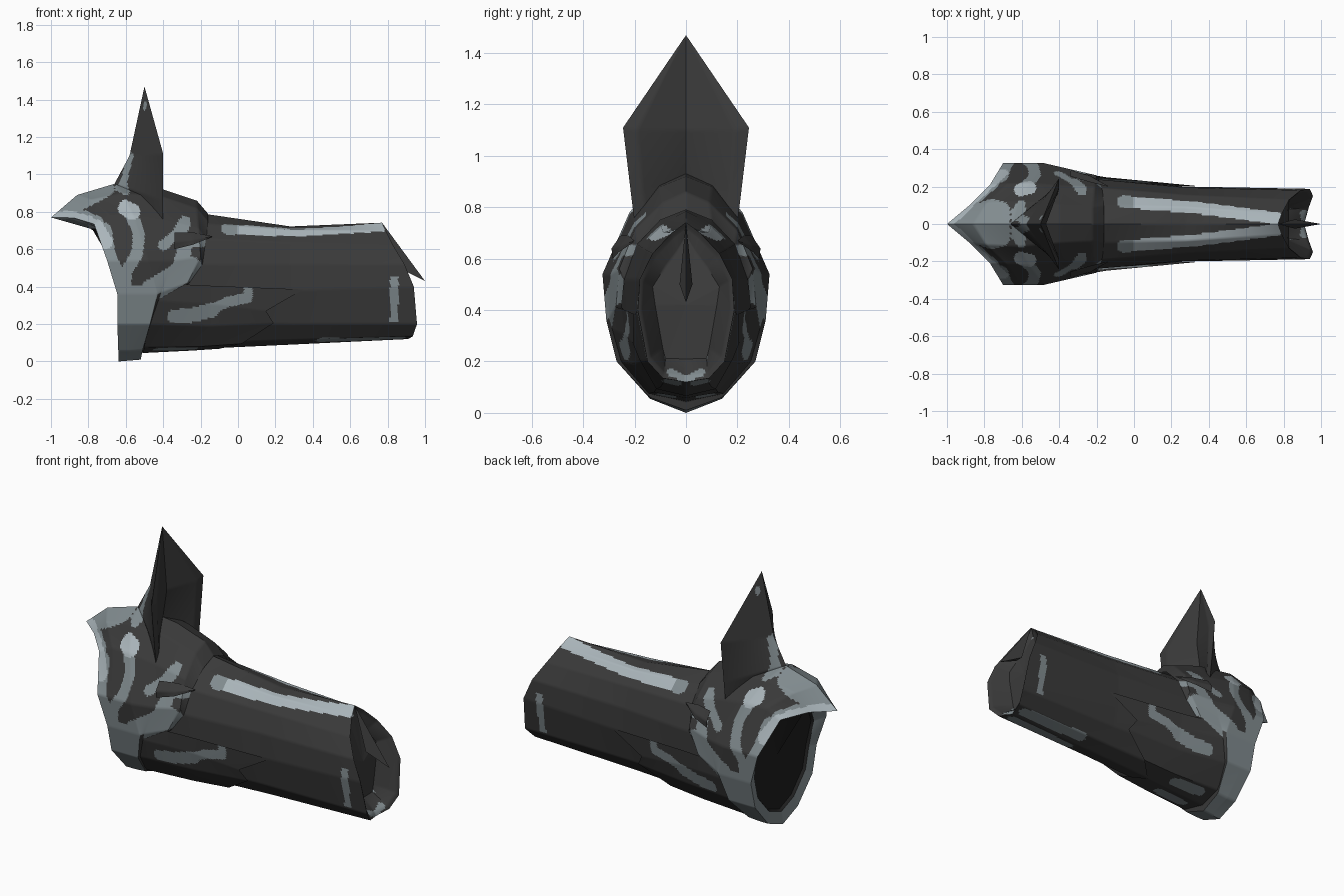
import bpy, bmesh, math
from mathutils import Vector

if "Cube" in bpy.data.objects:
    bpy.data.objects.remove(bpy.data.objects["Cube"])


def material(name, rgb):
    m = bpy.data.materials.new(name)
    m.diffuse_color = (*rgb, 1)
    m.use_nodes = True
    m.node_tree.nodes["Principled BSDF"].inputs["Base Color"].default_value = m.diffuse_color
    return m


MATERIALS = [material("charcoal", (0.042, 0.042, 0.042)),
             material("steel_grey", (0.22, 0.26, 0.275)),
             material("light_grey", (0.40, 0.46, 0.49)),
             material("hollow_black", (0.014, 0.014, 0.014))]


def near(p, pts, r):
    """True where the 2D point p lies within r of a polyline."""
    for a, b in zip(pts, pts[1:]):
        a, b = Vector(a), Vector(b)
        t = max(0, min(1, (p - a).dot(b - a) / (b - a).length_squared))
        if (a + (b - a) * t - p).length < r:
            return True
    return False


def dense(a, b, step):
    return max(1, math.ceil(max((Vector(q) - Vector(p)).length for p, q in zip(a, b)) / step))


def loft(name, rows, paint=None, step=0.0125):
    """Skin half-profiles with a fine straight-sided grid, mirrored across y."""
    cols = list(zip(*rows))
    nu = [dense(a, b, step) for a, b in zip(rows, rows[1:])]
    nv = [dense(a, b, step) for a, b in zip(cols, cols[1:])]

    def refine(line, counts):
        out = [Vector(line[0])]
        for a, b, n in zip(line, line[1:], counts):
            out += [Vector(a).lerp(Vector(b), k / n) for k in range(1, n + 1)]
        return out

    fine = [refine(r, nv) for r in rows]
    fine = list(zip(*[refine(c, nu) for c in zip(*fine)]))
    bm = bmesh.new()
    for side in (1, -1):
        g = [[bm.verts.new((p.x, p.y * side, p.z)) for p in r] for r in fine]
        for i in range(len(g) - 1):
            for j in range(len(g[0]) - 1):
                f = [g[i][j], g[i + 1][j], g[i + 1][j + 1], g[i][j + 1]]
                bm.faces.new(f if side > 0 else f[::-1])
    bmesh.ops.remove_doubles(bm, verts=bm.verts, dist=0.0004)
    bmesh.ops.recalc_face_normals(bm, faces=bm.faces)
    for f in bm.faces:
        f.material_index = int(paint(f.calc_center_median(), f.normal)) if paint else 0
    finish(name, bm)


def finish(name, bm):
    me = bpy.data.meshes.new(name)
    bm.to_mesh(me)
    bm.free()
    for m in MATERIALS:
        me.materials.append(m)
    ob = bpy.data.objects.new(name, me)
    bpy.context.collection.objects.link(ob)
    bpy.ops.object.select_all(action='DESELECT')
    ob.select_set(True)
    bpy.context.view_layer.objects.active = ob
    bpy.ops.object.shade_smooth_by_angle(angle=math.radians(40))


def shrink(ring, s, fx, cz=0.42):
    return [(fx(x), y * s, cz + (z - cz) * s) for x, y, z in ring]


# --- elbow collar: rear neck, crest, beaked rim ---
rim = [(-1, 0, .77), (-.88, .10, .768), (-.77, .21, .735), (-.70, .325, .54),
       (-.645, .31, .36), (-.645, .27, .20), (-.64, .14, .055), (-.64, 0, .0)]
crest = [(-.86, 0, .89), (-.79, .11, .865), (-.68, .215, .78), (-.60, .325, .54),
         (-.58, .31, .36), (-.58, .27, .20), (-.58, .14, .055), (-.58, 0, .005)]
brow = [(-.66, 0, .95), (-.62, .12, .90), (-.56, .22, .78), (-.48, .325, .54),
        (-.43, .31, .36), (-.47, .27, .20), (-.51, .14, .06), (-.52, 0, .01)]
back = [(-.40, 0, .92), (-.40, .10, .88), (-.38, .205, .75), (-.35, .295, .54),
        (-.41, .30, .37), (-.465, .25, .21), (-.505, .13, .075), (-.515, 0, .04)]
neck = [(-.22, 0, .86), (-.22, .09, .82), (-.21, .20, .71), (-.20, .26, .56),
        (-.27, .272, .42), (-.46, .24, .22), (-.50, .12, .085), (-.51, 0, .05)]
tail = [(-.16, 0, .79), (-.16, .10, .75), (-.17, .19, .655), (-.19, .24, .52),
        (-.26, .25, .42), (-.45, .22, .23), (-.49, .11, .10), (-.50, 0, .07)]
inner = shrink(rim, .83, lambda x: -.62 + (x + .62) * .45)

LIGHT_STROKES = [
    (.022, [(-1, .775), (-.90, .785), (-.79, .755)]),
    (.04, [(-.76, .72), (-.71, .64)]),
    (.042, [(-.60, .82), (-.565, .80)]),
]
COLLAR_STROKES = [
    (.04, [(-1, .78), (-.88, .79), (-.76, .74)]),
    (.045, [(-.72, .70), (-.70, .57), (-.64, .44)]),
    (.05, [(-.95, .82), (-.80, .88), (-.71, .93)]),
    (.032, [(-.57, .79), (-.53, .68), (-.54, .57), (-.60, .48), (-.60, .40)]),
    (.028, [(-.40, .62), (-.33, .68), (-.285, .75)]),
    (.035, [(-.32, .68), (-.285, .74)]),
    (.04, [(-.42, .42), (-.32, .49), (-.29, .58)]),
    (.022, [(-.30, .62), (-.22, .635), (-.15, .63)]),
    (.06, [(-.46, .38), (-.36, .44), (-.25, .50)]),
    (.02, [(-.64, .93), (-.60, .91)]),
]


def collar_paint(c, n):
    # rim face and lower band are grey, camouflage strokes above
    radial = n.y * c.y + n.z * (c.z - .42)
    p = Vector((c.x, c.z))
    if c.z < .40 and c.x > -.52 and n.x > .5:
        return 0
    if c.x > -.50 and c.z < .30:
        return c.x < -.43 and radial > 0
    if any(near(p, s, r) for r, s in LIGHT_STROKES):
        return 2
    if c.z < .40 and c.x < -.42:
        return 1
    if n.x < -.2 and radial < .02:
        return 1
    return any(near(p, s, r) for r, s in COLLAR_STROKES)


loft("elbow_collar", [tail, neck, back, brow, crest, rim, inner], collar_paint)

# --- dark hollow behind the rim ---
hollow = shrink(inner, .97, lambda x: x + .015)
loft("collar_hollow", [inner, hollow, [(-.60, 0, .40)] * 8], lambda c, n: 3, step=.05)

# --- forearm tube with slanted open end and recessed cap ---
sec = lambda x, yz: [(x, y, z) for y, z in yz]
start = sec(-.48, [(0, .80), (.1, .77), (.21, .68), (.265, .54), (.26, .38),
                   (.21, .2), (.12, .09), (0, .055)])
wrist = sec(-.15, [(0, .785), (.1, .735), (.19, .655), (.235, .52), (.235, .38),
                   (.18, .2), (.1, .1), (0, .07)])
mid = sec(.28, [(0, .722), (.09, .705), (.155, .635), (.195, .52), (.2, .38),
                (.16, .2), (.09, .115), (0, .09)])
end = [(.77, 0, .742), (.79, .055, .70), (.83, .13, .62), (.89, .18, .52),
       (.94, .188, .40), (.957, .15, .20), (.935, .09, .135), (.91, 0, .12)]
lip = shrink(end, .93, lambda x: x - .01)
recess = [(.755, 0, .69), (.77, .035, .63), (.79, .08, .57), (.82, .13, .49),
          (.83, .12, .42), (.83, .09, .25), (.83, .08, .212), (.83, 0, .21)]
cap = [(.825, 0, .42)] * 8


def sleeve_paint(c, n):
    above = Vector((c.x, abs(c.y)))
    if c.x > .76 and n.x > .3:
        return near(Vector((abs(c.y), c.z)), [(0, .13), (.06, .16)], .014)
    if n.z > .2 and c.z > .6 and c.x > -.2:
        if near(above, [(-.06, .12), (.35, .085), (.77, .03)], .032):
            return 2 if c.x > .0 else 1
        return 0
    if n.z < -.6 and c.z < .2:
        return near(above, [(.45, .06), (.86, .05)], .035)
    return abs(c.x - .835) < .022 and .21 < c.z < .45


loft("forearm_sleeve", [start, wrist, mid, end, lip, recess, cap], sleeve_paint)

# --- jagged lower guard lying over the sleeve ---
GUARD_STROKES = [
    (.038, [(-.34, .24), (-.23, .25), (-.14, .275)]),
    (.028, [(-.14, .28), (-.05, .32), (.05, .34)]),
    (.025, [(.05, .34), (.055, .38)]),
]
guard_rows = [
    [(-.46, .30, .42), (-.15, .25, .405), (.35, .202, .385)],
    [(-.47, .295, .33), (-.15, .24, .31), (.15, .205, .27)],
    [(-.49, .255, .20), (-.15, .205, .19), (.19, .178, .205)],
    [(-.50, .145, .075), (-.2, .125, .08), (.02, .115, .095)],
    [(-.51, 0, .045), (-.25, 0, .058), (-.1, 0, .068)],
]


def guard_paint(c, n):
    if abs(n.z) > .75:
        return near(Vector((c.x, abs(c.y))), [(-.42, .08), (-.25, .07)], .035)
    return any(near(Vector((c.x, c.z)), p, r) for r, p in GUARD_STROKES)


loft("lower_guard", guard_rows, guard_paint)

# --- side spikes pointing along the sleeve from the collar ---
loft("collar_spike", [
    [(-.34, .255, .69), (-.24, .225, .69), (-.14, .20, .67)],
    [(-.34, .29, .64), (-.24, .257, .65), (-.14, .205, .668)],
    [(-.34, .285, .60), (-.24, .262, .625), (-.14, .203, .665)]])

# --- upright crest fin: folded plate with a thick edge ---
fin_rows = [
    [(-.50, 0, 1.47)] * 4,
    [(-.58, 0, 1.10), (-.40, .245, 1.11), (-.40, .19, 1.10), (-.47, 0, 1.10)],
    [(-.66, 0, .95), (-.40, .215, .86), (-.405, .17, .86), (-.50, 0, .90)],
    [(-.60, 0, .86), (-.40, .20, .74), (-.41, .15, .74), (-.50, 0, .82)],
]


def fin_paint(c, n):
    p = Vector((c.x, c.z))
    return n.x < 0 and (near(p, [(-.60, .88), (-.615, .94)], .025)
                        or near(p, [(-.61, .96), (-.595, 1.03), (-.575, 1.10)], .017)
                        or near(p, [(-.50, 1.35), (-.495, 1.38)], .008))


loft("crest_fin", fin_rows, fin_paint)

# --- thin pointed tongue over the open end ---
bm = bmesh.new()
a, b, l, r = [bm.verts.new(p) for p in
              [(.77, 0, .742), (1, 0, .43), (.86, -.025, .50), (.86, .025, .50)]]
for f in ((a, b, l), (a, r, b), (b, r, l), (a, l, r)):
    bm.faces.new(f)
bmesh.ops.recalc_face_normals(bm, faces=bm.faces)
finish("end_tongue", bm)
